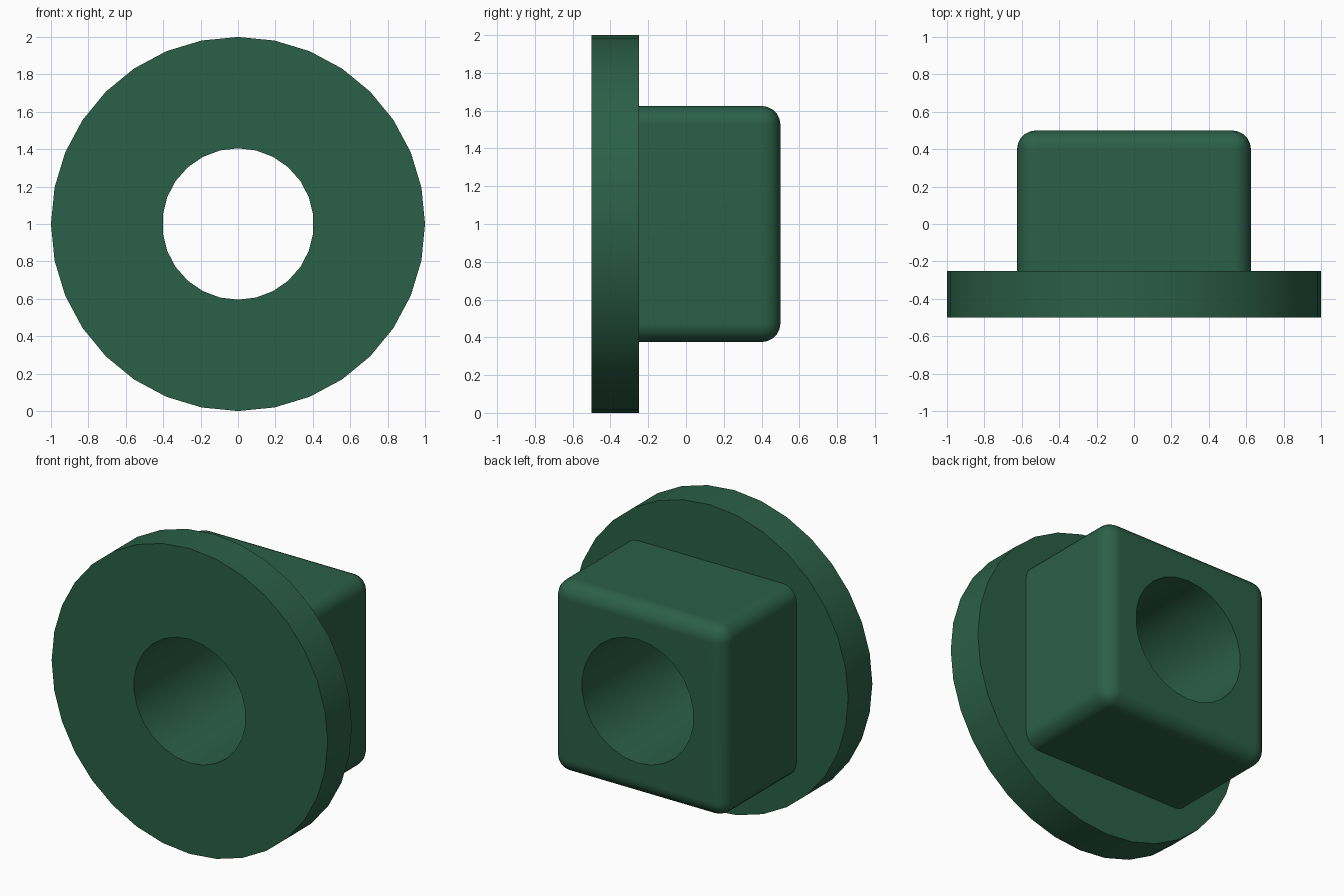
import bpy, bmesh
from math import sin, cos, tau, radians

if "Cube" in bpy.data.objects:
    bpy.data.objects.remove(bpy.data.objects["Cube"])


def make_object(name, bm):
    bmesh.ops.recalc_face_normals(bm, faces=bm.faces)
    mesh = bpy.data.meshes.new(name)
    bm.to_mesh(mesh)
    bm.free()
    obj = bpy.data.objects.new(name, mesh)
    bpy.context.collection.objects.link(obj)
    return obj


def prism(name, sides, radius, y0, y1):
    """Regular prism along y, centred at z = 1, with a vertex at the top."""
    bm = bmesh.new()
    rings = [[bm.verts.new((radius * sin(tau * i / sides), y, 1 + radius * cos(tau * i / sides)))
              for i in range(sides)] for y in (y0, y1)]
    for ring in rings:
        bm.faces.new(ring)
    for i in range(sides):
        j = (i + 1) % sides
        bm.faces.new((rings[0][i], rings[0][j], rings[1][j], rings[1][i]))
    return make_object(name, bm)


def boolean(target, tool, operation):
    mod = target.modifiers.new(operation, 'BOOLEAN')
    mod.operation = operation
    mod.solver = 'EXACT'
    mod.object = tool
    bpy.context.view_layer.objects.active = target
    bpy.ops.object.modifier_apply(modifier=mod.name)
    bpy.data.objects.remove(tool, do_unlink=True)


# Round flange
bushing = prism("flanged_bushing", 32, 1.0, -0.5, -0.25)

# Square block, rounded everywhere except where it enters the flange
bm = bmesh.new()
bmesh.ops.create_cube(bm, size=1)
for v in bm.verts:
    v.co = (v.co.x * 1.25, 0.5 if v.co.y > 0 else -0.4, 1 + v.co.z * 1.25)
edges = [e for e in bm.edges if any(v.co.y > 0 for v in e.verts)]
bmesh.ops.bevel(bm, geom=edges, offset=0.1, segments=5, profile=0.5, affect='EDGES')
boolean(bushing, make_object("block", bm), 'UNION')

# Through bore
boolean(bushing, prism("bore", 26, 0.405, -1, 1), 'DIFFERENCE')

# Smooth shading with flat main faces
bpy.ops.object.select_all(action='DESELECT')
bushing.select_set(True)
bpy.context.view_layer.objects.active = bushing
bpy.ops.object.shade_smooth_by_angle(angle=radians(35))
weighted = bushing.modifiers.new("flat_faces", 'WEIGHTED_NORMAL')
weighted.keep_sharp = True

# Dark green
green = bpy.data.materials.new("dark_green")
green.diffuse_color = (0.024, 0.115, 0.065, 1)
green.use_nodes = True
green.node_tree.nodes["Principled BSDF"].inputs["Base Color"].default_value = green.diffuse_color
bushing.data.materials.clear()
bushing.data.materials.append(green)
